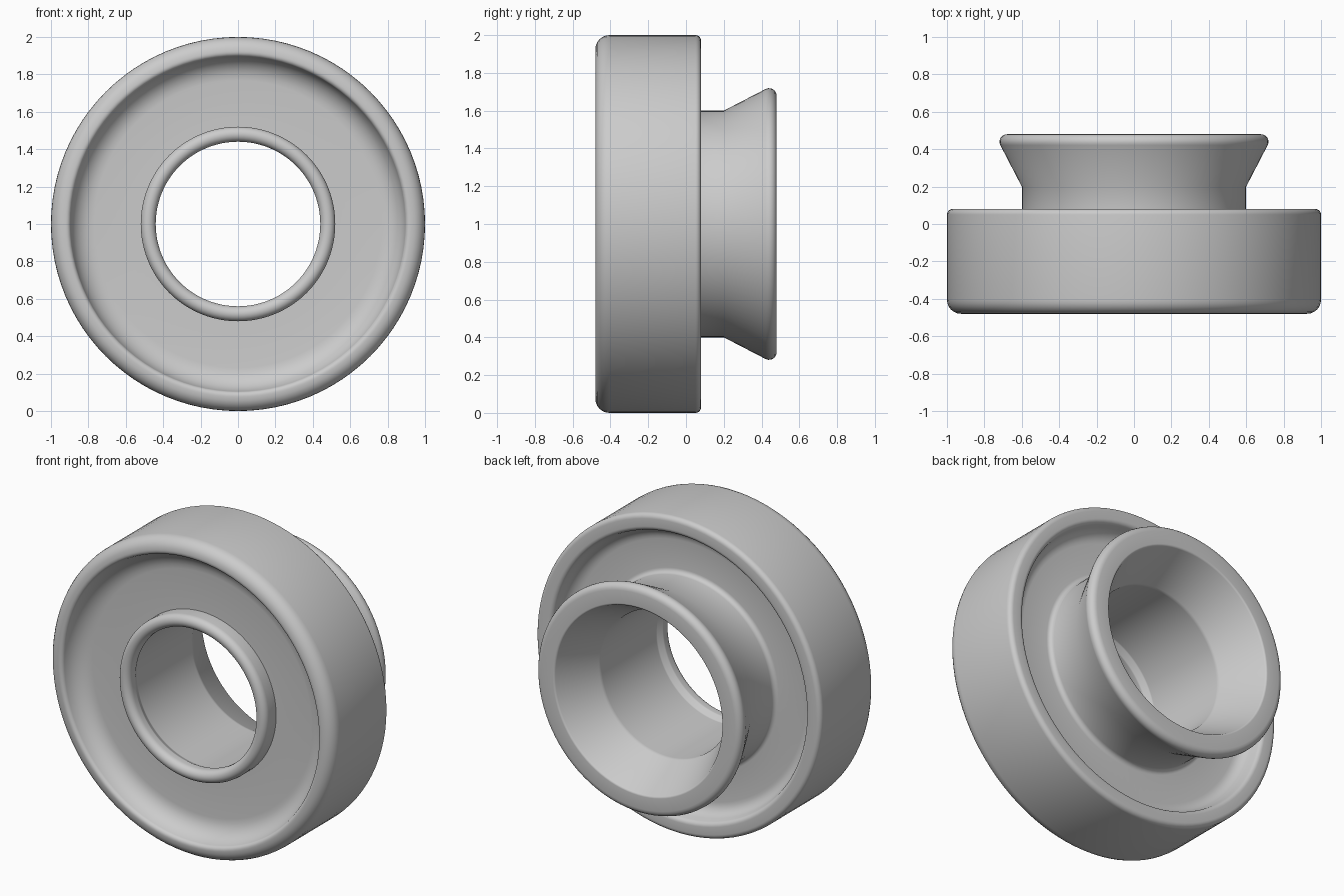
import bpy, bmesh, math
from mathutils import Vector, Matrix

cube = bpy.data.objects.get("Cube")
if cube:
    bpy.data.objects.remove(cube, do_unlink=True)

grey = bpy.data.materials.new("plain_grey")
grey.use_nodes = True
colour = (0.6, 0.6, 0.6, 1)
grey.diffuse_color = colour
grey.node_tree.nodes["Principled BSDF"].inputs["Base Color"].default_value = colour


def rounded(corners, steps=6):
    """Closed outline of (radius, y, fillet) corners with arcs at the fillets."""
    outline = []
    for i, (r, y, fillet) in enumerate(corners):
        p = Vector((r, y))
        if not fillet:
            outline.append(p)
            continue
        a = (Vector(corners[i - 1][:2]) - p).normalized()
        b = (Vector(corners[(i + 1) % len(corners)][:2]) - p).normalized()
        half = a.angle(b) / 2
        centre = p + (a + b).normalized() * fillet / math.sin(half)
        start = p + a * fillet / math.tan(half) - centre
        sweep = start.angle_signed(p + b * fillet / math.tan(half) - centre)
        for k in range(steps + 1):
            # angle_signed is clockwise, Matrix rotation is counter-clockwise
            outline.append(centre + Matrix.Rotation(-sweep * k / steps, 2) @ start)
    return outline


def lathe(name, corners, segments=96):
    """Turn the outline around the y axis at z = 1."""
    bm = bmesh.new()
    verts = [bm.verts.new((p.x, p.y, 1)) for p in rounded(corners)]
    edges = [bm.edges.new((verts[i - 1], verts[i])) for i in range(len(verts))]
    bmesh.ops.spin(bm, geom=verts + edges, cent=(0, 0, 1), axis=(0, 1, 0),
                   angle=math.tau, steps=segments, use_merge=True)
    bmesh.ops.remove_doubles(bm, verts=bm.verts, dist=0.0005)
    bmesh.ops.recalc_face_normals(bm, faces=bm.faces)
    mesh = bpy.data.meshes.new(name)
    bm.to_mesh(mesh)
    bm.free()
    mesh.materials.append(grey)
    obj = bpy.data.objects.new(name, mesh)
    bpy.context.collection.objects.link(obj)
    bpy.ops.object.select_all(action="DESELECT")
    obj.select_set(True)
    bpy.context.view_layer.objects.active = obj
    bpy.ops.object.shade_smooth_by_angle(angle=math.radians(35))


front_rim = [(1, -.48, .075), (.9, -.48, .025), (.87, -.36, .13)]
bore_lip = [(.52, -.36, 0), (.52, -.47, .0399), (.44, -.47, .0399), (.44, -.4, .02), (.46, -.36, .02)]
flared_hub = [(.46, .2, .05), (.59, .48, .015), (.745, .48, .04), (.6, .2, 0), (.6, -.03, .03)]
back_rim = [(.87, -.03, .08), (.9, .08, .03), (1, .08, .03)]

lathe("flanged_wheel", front_rim + bore_lip + flared_hub + back_rim)
